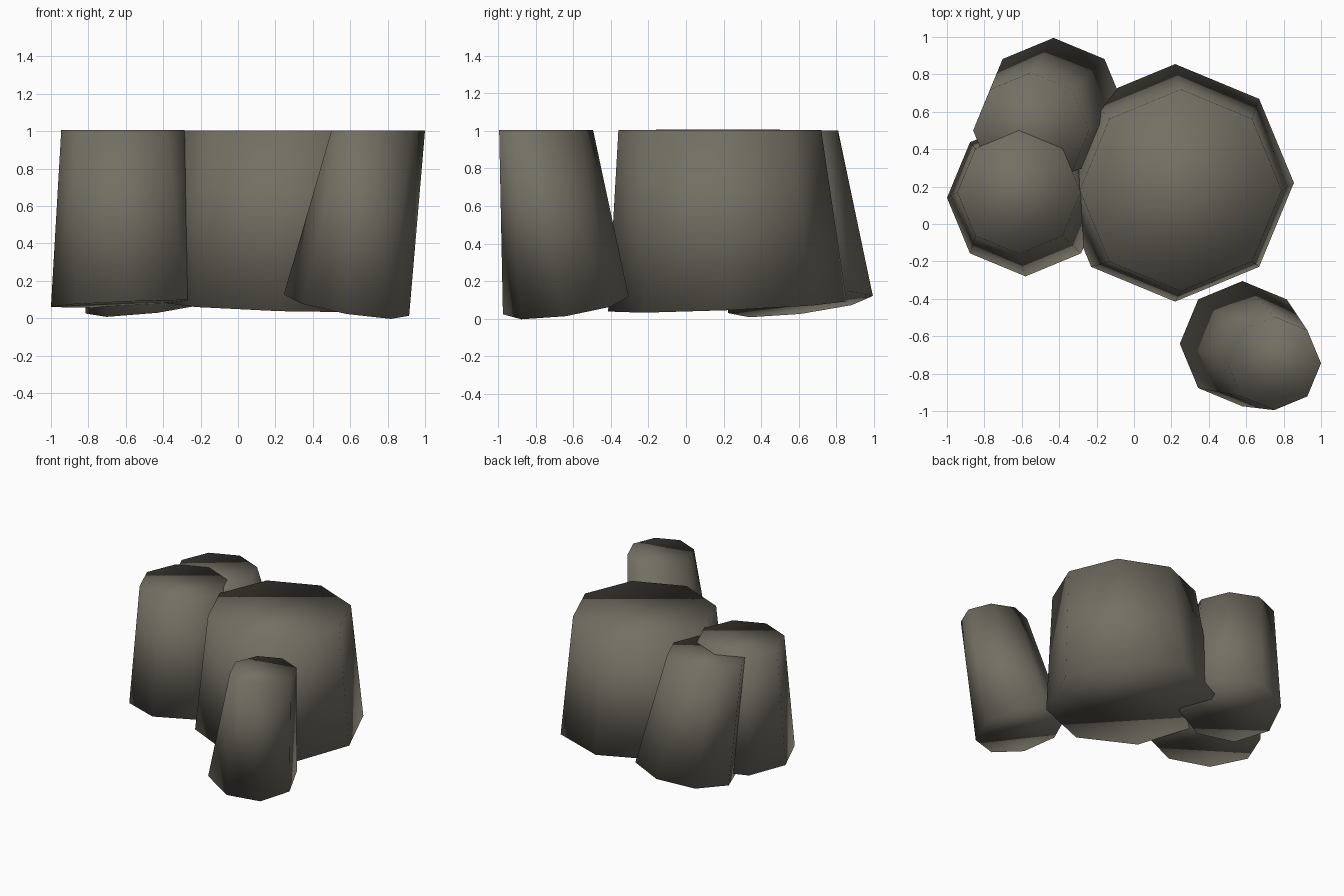
import bpy
import bmesh
from math import cos, sin, tau

SIDES = 8

cube = bpy.data.objects.get("Cube")
if cube:
    bpy.data.objects.remove(cube, do_unlink=True)

# Dull stone colour
stone = bpy.data.materials.new("dark_olive_stone")
stone.use_nodes = True
colour = (0.17, 0.16, 0.125, 1)
stone.diffuse_color = colour
stone.node_tree.nodes["Principled BSDF"].inputs["Base Color"].default_value = colour


def pillar(name, foot, foot_radius, head, head_radius, twist=0, tilt=None):
    """Leaning tapered octagonal column; the foot is cut square to the lean."""
    height = head[2] - foot[2]
    if tilt is None:
        tilt = [(foot[i] - head[i]) / height for i in (0, 1)]
    bm = bmesh.new()
    lower, upper = [], []
    for i in range(SIDES):
        a = tau * i / SIDES
        dx, dy = foot_radius * cos(a), foot_radius * sin(a)
        drop = tilt[0] * dx + tilt[1] * dy
        lower.append(bm.verts.new((foot[0] + dx, foot[1] + dy, foot[2] + drop)))
        a += tau * twist / SIDES
        upper.append(bm.verts.new((head[0] + head_radius * cos(a),
                                   head[1] + head_radius * sin(a), head[2])))
    for i in range(SIDES):
        j = (i + 1) % SIDES
        bm.faces.new((lower[i], lower[j], upper[j], upper[i]))
    bm.faces.new(upper)
    bm.faces.new(lower[::-1])
    # Soft shading runs across the rims as well as the sides
    for face in bm.faces:
        face.smooth = True
    mesh = bpy.data.meshes.new(name)
    bm.to_mesh(mesh)
    bm.free()
    mesh.materials.append(stone)
    obj = bpy.data.objects.new(name, mesh)
    bpy.context.collection.objects.link(obj)
    return obj


# Large central column
pillar("large_pillar", (0.22, 0.22, 0.065), 0.635, (0.25, 0.18, 1.005), 0.54)
# Pair of merged columns on one side
pillar("back_pillar", (-0.43, 0.61, 0.075), 0.385, (-0.55, 0.5, 1.002), 0.31)
pillar("side_pillar", (-0.58, 0.14, 0.077), 0.42, (-0.615, 0.17, 1.006), 0.33)
# Small twisted column standing apart
pillar("front_pillar", (0.58, -0.64, 0.07), 0.335, (0.75, -0.745, 1.005), 0.25,
       twist=-1, tilt=(-0.17, 0.14))
